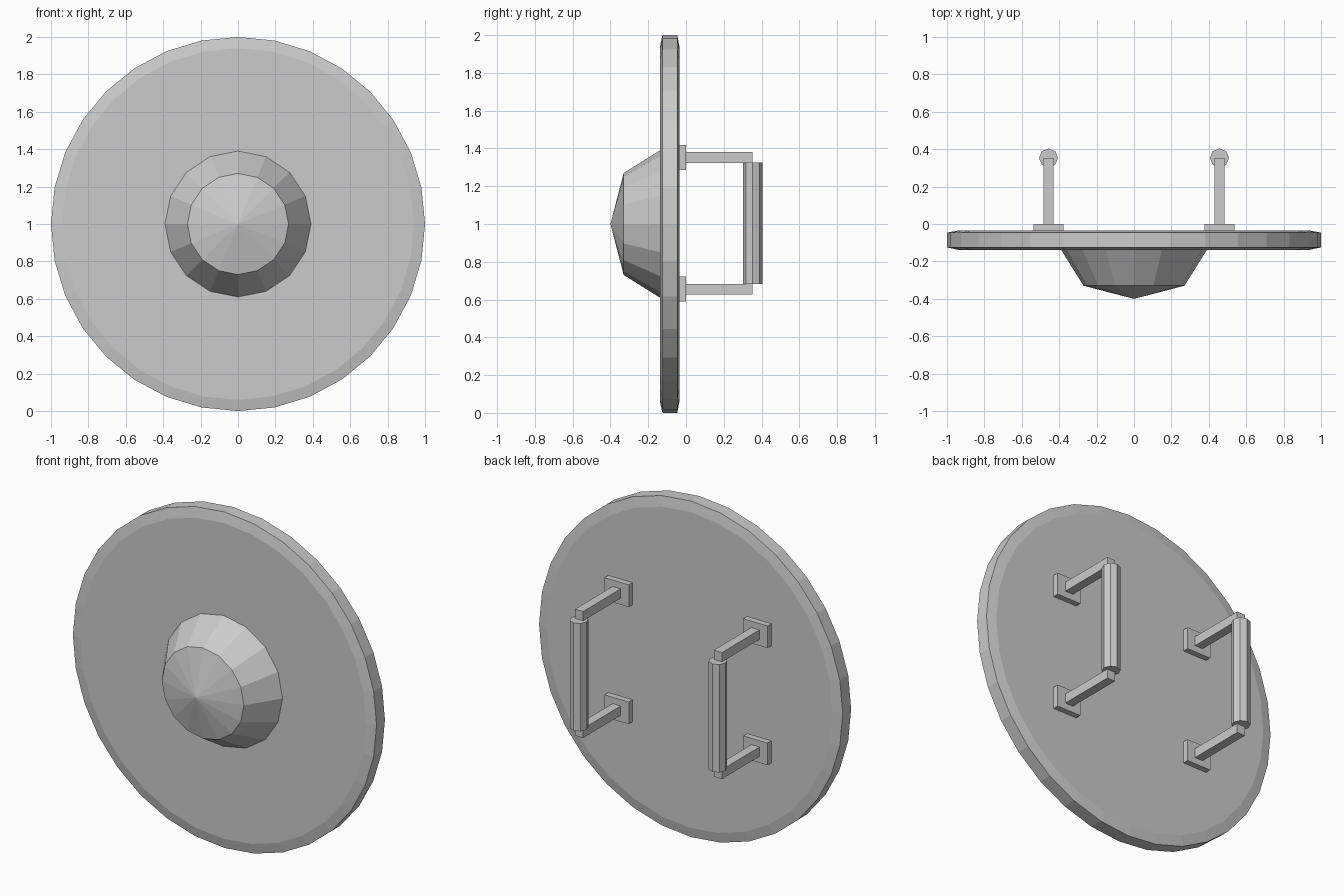
import bpy
from math import sin, cos, pi

cube = bpy.data.objects.get("Cube")
if cube:
    bpy.data.objects.remove(cube, do_unlink=True)

grey = bpy.data.materials.new("plain grey")
grey.use_nodes = True
grey.diffuse_color = (0.6, 0.6, 0.6, 1)
grey.node_tree.nodes["Principled BSDF"].inputs["Base Color"].default_value = (0.6, 0.6, 0.6, 1)


def add_object(name, verts, faces):
    mesh = bpy.data.meshes.new(name)
    mesh.from_pydata(verts, [], faces)
    mesh.materials.append(grey)
    obj = bpy.data.objects.new(name, mesh)
    bpy.context.collection.objects.link(obj)
    return obj


def lathe(name, profile, sides):
    """Turn (radius, y) points, listed front to back, around the y axis at z = 1."""
    verts, rings, faces = [], [], []
    for r, y in profile:
        count = sides if r else 1
        rings.append([len(verts) + i for i in range(count)])
        for i in range(count):
            a = 2 * pi * i / sides
            verts.append((r * cos(a), y, 1 + r * sin(a)))
    for a, b in zip(rings, rings[1:]):
        for i in range(sides):
            j = (i + 1) % sides
            if len(a) == 1:
                faces.append((a[0], b[i], b[j]))
            else:
                faces.append((a[i], b[i], b[j], a[j]))
    if len(rings[0]) > 1:
        faces.append(rings[0])
    faces.append(rings[-1][::-1])
    return add_object(name, verts, faces)


def box(name, x, y, z):
    """Box from (low, high) ranges."""
    verts = [(a, b, c) for a in x for b in y for c in z]
    faces = [(0, 1, 3, 2), (4, 6, 7, 5), (0, 4, 5, 1),
             (2, 3, 7, 6), (0, 2, 6, 4), (1, 5, 7, 3)]
    return add_object(name, verts, faces)


# Round plate with a chamfered rim, and the pointed boss on its front
lathe("shield_plate", [(0.94, -0.138), (1, -0.125), (1, -0.046), (0.94, -0.035)], 32)
lathe("shield_boss", [(0, -0.4), (0.27, -0.33), (0.39, -0.138), (0.39, -0.1)], 16)

# Two handles on the back
for side, x in (("left", 0.457), ("right", -0.457)):
    for level, z in (("upper", 1.352), ("lower", 0.655)):
        box(f"{side}_{level}_mount", (x - 0.08, x + 0.08), (-0.05, 0), (z - 0.066, z + 0.066))
        box(f"{side}_{level}_arm", (x - 0.027, x + 0.027), (-0.01, 0.353), (z - 0.028, z + 0.028))
    bpy.ops.mesh.primitive_cylinder_add(vertices=8, radius=0.051, depth=0.642,
                                        location=(x, 0.353, 1.0035))
    grip = bpy.context.object
    grip.name = f"{side}_grip"
    grip.data.materials.append(grey)
